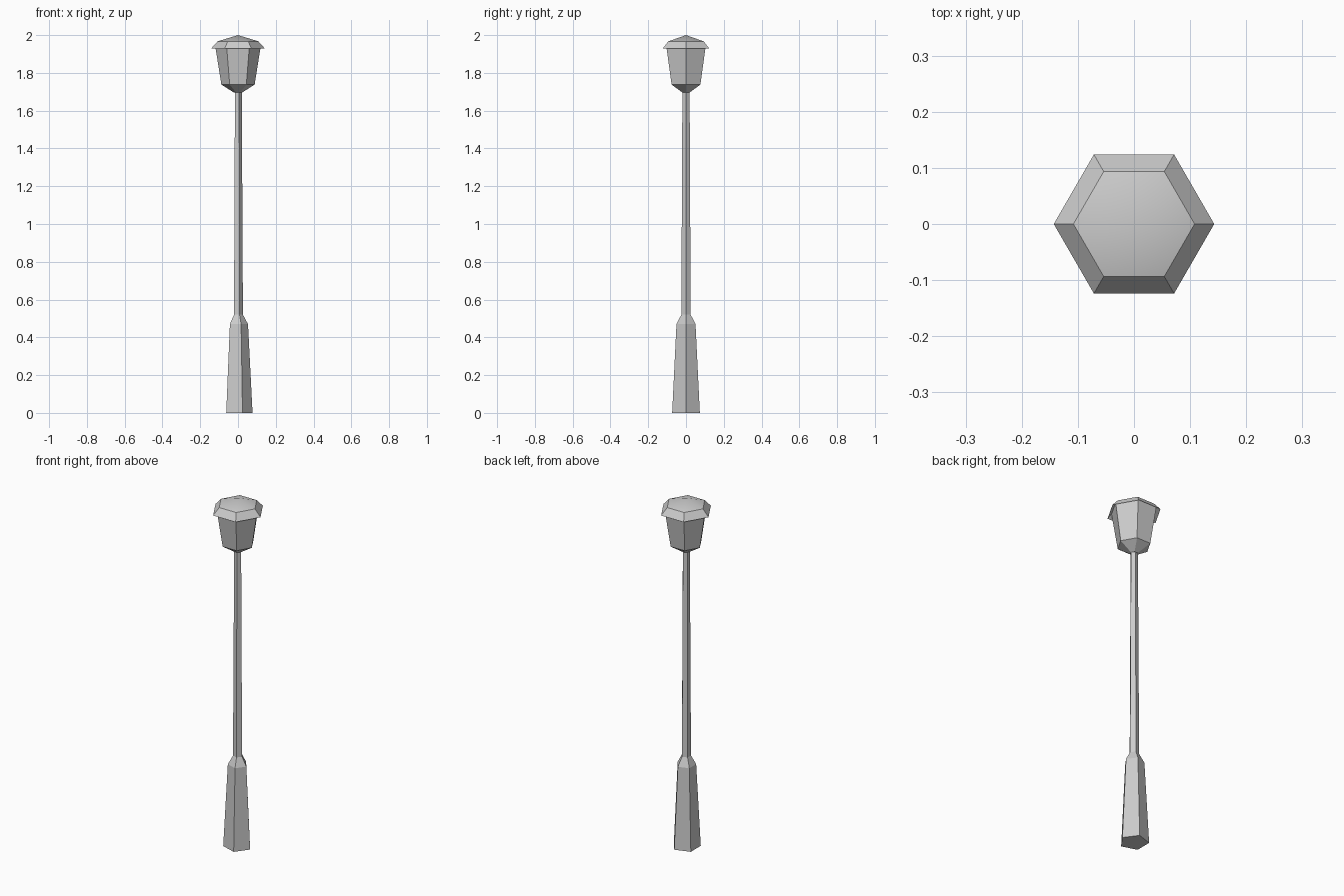
import bpy, bmesh, math

cube = bpy.data.objects.get("Cube")
if cube:
    bpy.data.objects.remove(cube, do_unlink=True)

grey = bpy.data.materials.new("light grey")
grey.use_nodes = True
grey.diffuse_color = (0.6, 0.6, 0.6, 1)
grey.node_tree.nodes["Principled BSDF"].inputs["Base Color"].default_value = (0.6, 0.6, 0.6, 1)


def prism(name, sides, profile, bottom=False, top=False, smooth=False):
    """Stack rings of (radius, height) from low to high; radius 0 ends in a point."""
    bm = bmesh.new()
    rings = []
    for r, z in profile:
        count = sides if r > 0 else 1
        rings.append([bm.verts.new((r * math.cos(math.tau * i / sides),
                                    r * math.sin(math.tau * i / sides), z))
                      for i in range(count)])
    for low, high in zip(rings, rings[1:]):
        for i in range(sides):
            j = (i + 1) % sides
            if len(high) == 1:
                bm.faces.new((low[i], low[j], high[0]))
            else:
                bm.faces.new((low[i], low[j], high[j], high[i]))
    if bottom:
        bm.faces.new(rings[0][::-1])
    if top:
        bm.faces.new(rings[-1])
    mesh = bpy.data.meshes.new(name)
    bm.to_mesh(mesh)
    bm.free()
    mesh.materials.append(grey)
    obj = bpy.data.objects.new(name, mesh)
    bpy.context.collection.objects.link(obj)
    if smooth:
        bpy.ops.object.select_all(action='DESELECT')
        obj.select_set(True)
        bpy.context.view_layer.objects.active = obj
        bpy.ops.object.shade_smooth_by_angle(angle=math.radians(30))
    return obj


# Five-sided post with a flared base
prism("post", 5, [(0.077, 0), (0.053, 0.47), (0.026, 0.52), (0.02, 1.71)],
      bottom=True, top=True)

# Six-sided lantern, reaching up to the inside of the roof
prism("lantern", 6, [(0.02, 1.695), (0.088, 1.738), (0.118, 1.926), (0.121, 1.951)],
      bottom=True)

# Hollow roof with a steep brim and a shallow peak
prism("roof", 6, [(0.143, 1.928), (0.108, 1.967), (0, 2.0)], smooth=True)
